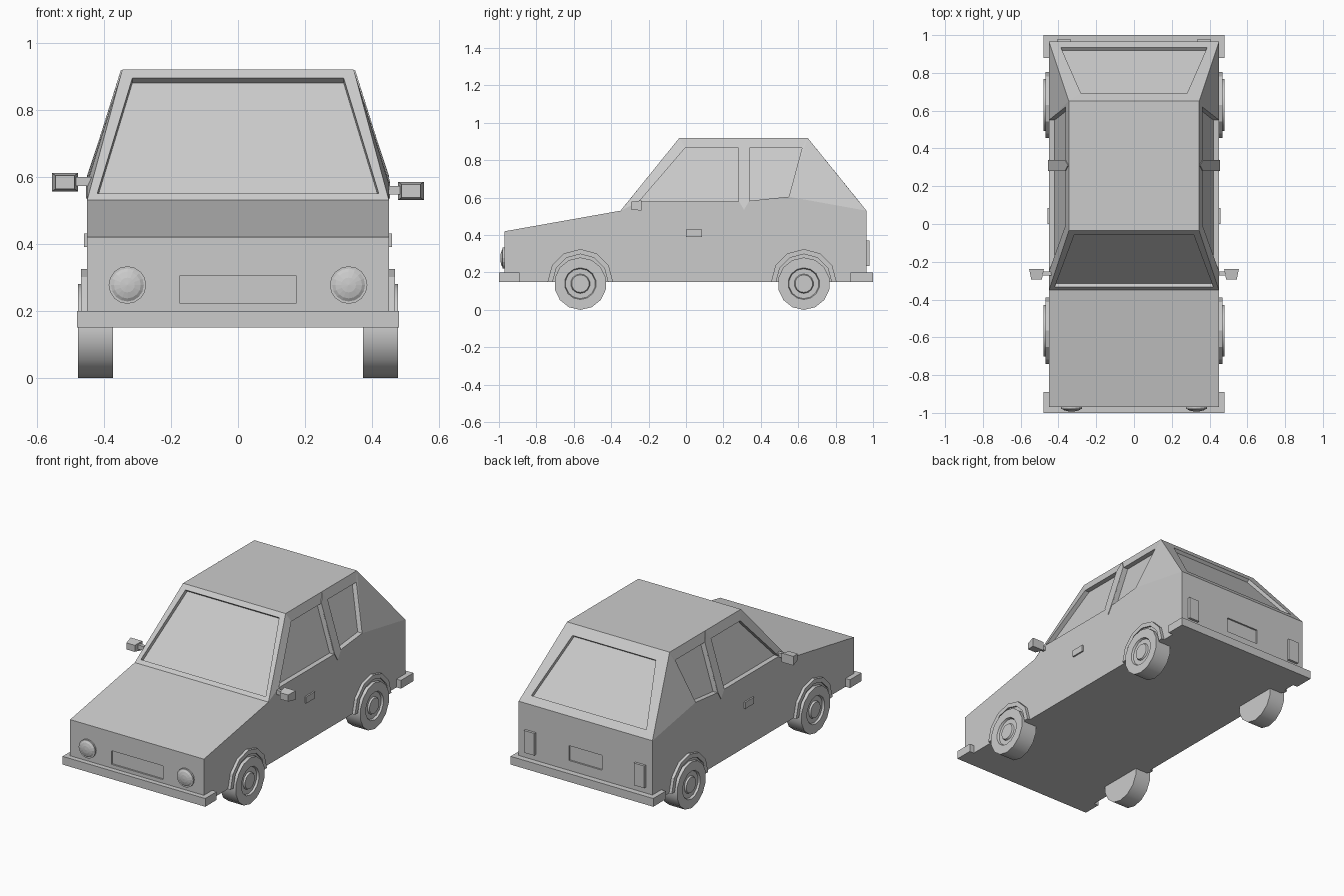
import bpy, bmesh, math
from mathutils import Vector, Matrix

cube = bpy.data.objects.get("Cube")
if cube:
    bpy.data.objects.remove(cube, do_unlink=True)

grey = bpy.data.materials.new("plain grey")
grey.use_nodes = True
grey.diffuse_color = (0.6, 0.6, 0.6, 1)
grey.node_tree.nodes["Principled BSDF"].inputs["Base Color"].default_value = (0.6, 0.6, 0.6, 1)


def finish(bm, name, smooth_angle=None):
    bmesh.ops.remove_doubles(bm, verts=bm.verts, dist=0.0005)
    bmesh.ops.recalc_face_normals(bm, faces=bm.faces)
    mesh = bpy.data.meshes.new(name)
    bm.to_mesh(mesh)
    bm.free()
    mesh.materials.append(grey)
    if smooth_angle:
        for p in mesh.polygons:
            p.use_smooth = True
        mesh.set_sharp_from_angle(angle=math.radians(smooth_angle))
    obj = bpy.data.objects.new(name, mesh)
    bpy.context.collection.objects.link(obj)
    return obj


def face(bm, points):
    return bm.faces.new([bm.verts.new(p) for p in points])


def recess(bm, outer, inner, offset):
    """Frame around an opening, its reveal walls and the sunken pane."""
    sunk = [Vector(p) + Vector(offset) for p in inner]
    n = len(outer)
    for i in range(n):
        j = (i + 1) % n
        face(bm, [outer[i], outer[j], inner[j], inner[i]])
        face(bm, [inner[i], inner[j], sunk[j], sunk[i]])
    face(bm, sunk)


def box(name, x, y, z, front_scale=1.0):
    """Box from ranges; front_scale tapers the end facing -y."""
    bm = bmesh.new()
    bmesh.ops.create_cube(bm, size=1)
    for v in bm.verts:
        if v.co.y < 0:
            v.co.x *= front_scale
            v.co.z *= front_scale
        v.co = [(r[0] + r[1]) / 2 + c * abs(r[1] - r[0]) for r, c in zip((x, y, z), v.co)]
    return finish(bm, name)


def lathe(name, profile, axis, centre, steps, smooth_angle=None):
    """Turn (radius, distance along axis) points about an axis."""
    bm = bmesh.new()
    axis = Vector(axis)
    verts = [bm.verts.new(axis * a + Vector((0, 0, r))) for r, a in profile]
    edges = [bm.edges.new(pair) for pair in zip(verts, verts[1:])]
    bmesh.ops.spin(bm, geom=verts + edges, cent=(0, 0, 0), axis=axis,
                   angle=math.tau, steps=steps, use_duplicate=False)
    bmesh.ops.translate(bm, verts=bm.verts, vec=centre)
    return finish(bm, name, smooth_angle)


# Main body dimensions
W, ROOF_W = 0.45, 0.345
FRONT, BACK, FLOOR, TOP = -0.97, 0.965, 0.15, 0.92
NOSE_Z, DECK_Z, BELT_Z = 0.42, 0.53, 0.58
COWL_Y, ROOF_F, ROOF_B = -0.35, -0.035, 0.65
PILLAR_Y = 0.31


def side_x(z):
    return W if z < 0.61 else W + (ROOF_W - W) * (z - BELT_Z) / (TOP - BELT_Z)


def side(s, pts):
    return [(s * side_x(z), y, z) for y, z in pts]


def across(w0, y0, z0, w1, y1, z1):
    """Four corners of a symmetric panel, lower edge then upper edge."""
    return [(-w0, y0, z0), (w0, y0, z0), (w1, y1, z1), (-w1, y1, z1)]


bm = bmesh.new()
face(bm, across(W, FRONT, FLOOR, W, BACK, FLOOR))
face(bm, across(W, FRONT, NOSE_Z, W, COWL_Y, DECK_Z))
face(bm, across(ROOF_W, ROOF_F, TOP, ROOF_W, ROOF_B, TOP))
# nose with sunken grille, tail with sunken plate panel
recess(bm, across(W, FRONT, FLOOR, W, FRONT, NOSE_Z),
       across(0.173, FRONT, 0.222, 0.173, FRONT, 0.305), (0, 0.01, 0))
recess(bm, across(W, BACK, FLOOR, W, BACK, DECK_Z),
       across(0.11, BACK, 0.26, 0.11, BACK, 0.35), (0, -0.01, 0))
# windscreen and rear window
recess(bm, across(W, COWL_Y, DECK_Z, ROOF_W, ROOF_F, TOP),
       across(0.42, -0.334, 0.55, 0.315, -0.055, 0.895), (0, 0.018, -0.015))
recess(bm, across(W, BACK, DECK_Z, ROOF_W, ROOF_B, TOP),
       across(0.387, 0.934, 0.569, 0.28, 0.69, 0.87), (0, -0.016, -0.013))
for s in (-1, 1):
    face(bm, side(s, [(FRONT, FLOOR), (BACK, FLOOR), (BACK, DECK_Z), (0.55, 0.605),
                      (PILLAR_Y, BELT_Z), (COWL_Y, DECK_Z), (FRONT, NOSE_Z)]))
    face(bm, side(s, [(0.55, 0.605), (BACK, DECK_Z), (ROOF_B, TOP)]))
    # front and rear side windows
    recess(bm, side(s, [(COWL_Y, DECK_Z), (PILLAR_Y, BELT_Z), (PILLAR_Y, TOP), (ROOF_F, TOP)]),
           side(s, [(-0.25, BELT_Z), (0.28, BELT_Z), (0.28, 0.865), (-0.005, 0.865)]),
           (-0.03 * s, 0, 0))
    recess(bm, side(s, [(PILLAR_Y, BELT_Z), (0.55, 0.605), (ROOF_B, TOP), (PILLAR_Y, TOP)]),
           side(s, [(0.34, 0.583), (0.55, 0.605), (0.62, 0.865), (0.34, 0.865)]),
           (-0.03 * s, 0, 0))
finish(bm, "body")

# Bumpers
box("front_bumper", (-0.48, 0.48), (-1, -0.89), (0.15, 0.2))
box("rear_bumper", (-0.48, 0.48), (0.88, 1), (0.15, 0.2))

WHEEL = [(0, 0.373), (0.14, 0.373), (0.14, 0.478), (0.085, 0.478), (0.08, 0.466),
         (0.052, 0.466), (0.047, 0.476), (0, 0.476)]
LAMP = [(0.056, 0), (0.056, 0.01), (0.049, 0.01), (0.04, 0.016), (0.022, 0.021), (0, 0.023)]


def arch(name, s, y, r_in, r_out, x_out):
    """Half ring around the top of a wheel."""
    bm = bmesh.new()
    quad = face(bm, [(s * x, 0, r) for x, r in
                     ((0.44, r_in), (x_out, r_in), (x_out, r_out), (0.44, r_out))])
    bmesh.ops.rotate(bm, verts=bm.verts, matrix=Matrix.Rotation(math.pi / 2, 3, "X"))
    start = list(bm.verts) + list(bm.edges) + [quad]
    bmesh.ops.spin(bm, geom=start, cent=(0, 0, 0), axis=(1, 0, 0),
                   angle=-math.pi, steps=6, use_duplicate=False)
    bm.faces.ensure_lookup_table()
    bmesh.ops.translate(bm, verts=bm.verts, vec=(0, y, FLOOR))
    finish(bm, name)


for s, tag in ((-1, "right"), (1, "left")):
    # Wheels and arches
    for y, end in ((-0.565, "front"), (0.63, "rear")):
        lathe(f"{end}_{tag}_wheel", WHEEL, (s, 0, 0), (0, y, 0.14), 14, 40)
        arch(f"{end}_{tag}_arch", s, y, 0.148, 0.175, 0.468)
        arch(f"{end}_{tag}_arch_lip", s, y, 0.13, 0.15, 0.458)
    # Lamps
    lathe(f"{tag}_headlamp", LAMP, (0, -1, 0), (s * 0.33, FRONT, 0.277), 16)
    box(f"{tag}_tail_lamp", sorted((s * 0.335, s * 0.405)), (0.95, 0.98), (0.235, 0.37))
    # Door handle
    box(f"{tag}_door_handle", sorted((s * 0.44, s * 0.459)), (0, 0.085), (0.39, 0.43))
    # Mirror, the right one set a little higher
    lift = 0.026 if s < 0 else 0
    box(f"{tag}_mirror_arm", sorted((s * 0.425, s * 0.5)), (-0.272, -0.252),
        (0.547 + lift, 0.573 + lift))
    box(f"{tag}_mirror", sorted((s * 0.477, s * 0.555)), (-0.295, -0.238),
        (0.53 + lift, 0.585 + lift), 0.72)
    # Pillar trim with pointed ends
    bm = bmesh.new()
    outline = [(0.31, 0.535), (0.34, 0.585), (0.34, 0.865), (0.31, 0.918),
               (0.28, 0.865), (0.28, 0.585)]
    plate = face(bm, side(s, outline))
    grown = bmesh.ops.extrude_face_region(bm, geom=[plate])["geom"]
    for v in grown:
        if isinstance(v, bmesh.types.BMVert):
            v.co.x += s * 0.004
    finish(bm, f"{tag}_pillar_trim")
